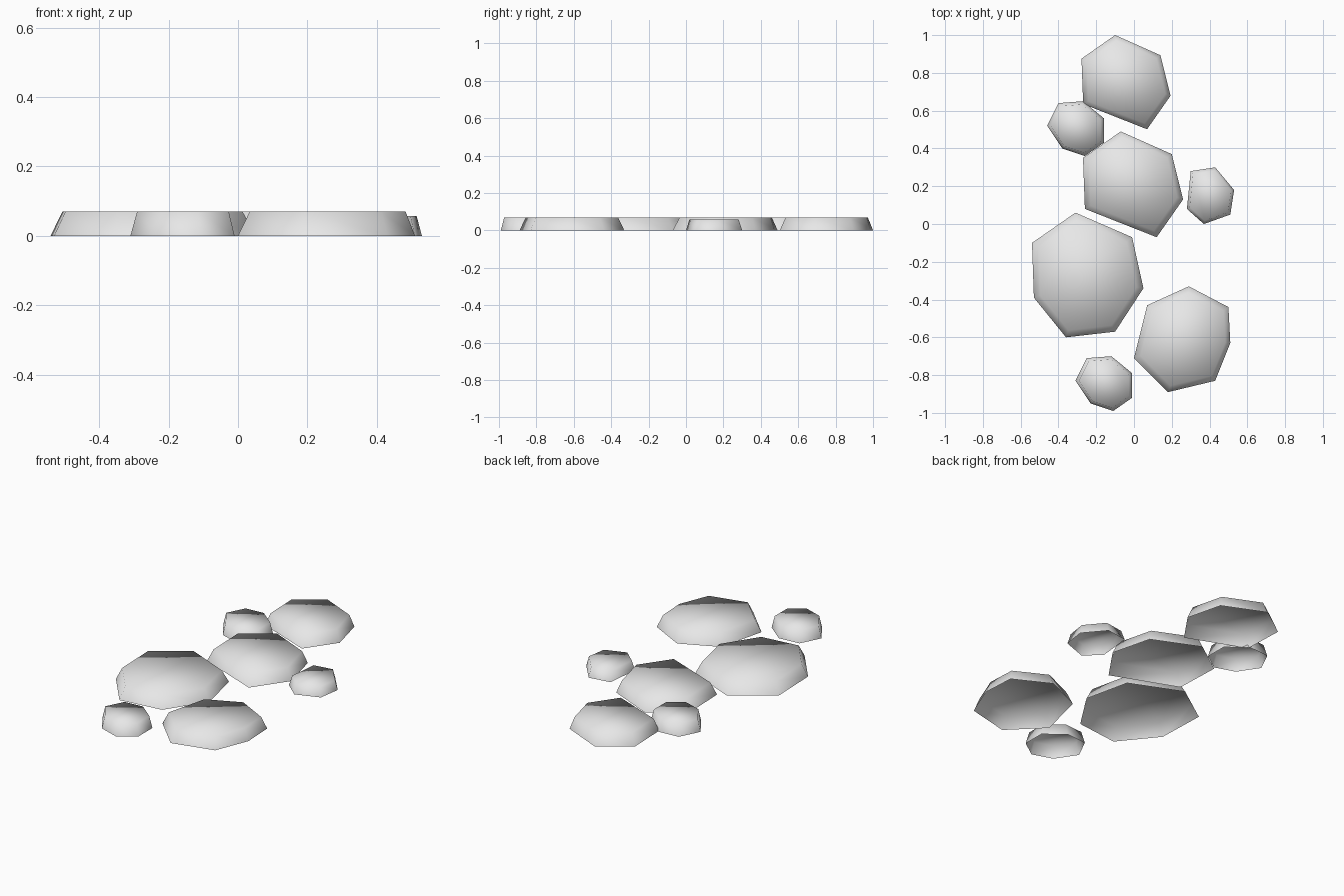
import bpy
import bmesh
from mathutils import Vector

cube = bpy.data.objects.get("Cube")
if cube:
    bpy.data.objects.remove(cube, do_unlink=True)

# One plain stone colour
stone_grey = bpy.data.materials.new("stone_grey")
stone_grey.use_nodes = True
stone_grey.diffuse_color = (0.8, 0.8, 0.8, 1)
stone_grey.node_tree.nodes["Principled BSDF"].inputs["Base Color"].default_value = (0.8, 0.8, 0.8, 1)

TAPER = 0.88

# Ground outlines, clockwise from the back corner
long_outline = [(-.07, .49), (.2, .37), (.26, .13), (.12, -.07), (-.26, .08), (-.27, .35)]
broad_outline = [(-.31, .06), (-.01, -.07), (.05, -.34), (-.1, -.57),
                 (-.36, -.6), (-.53, -.39), (-.54, -.1)]
round_outline = [(.29, -.33), (.5, -.44), (.51, -.63), (.43, -.83),
                 (.18, -.89), (0, -.71), (.07, -.43)]
pebble_outline = [(-.4, .64), (-.27, .65), (-.16, .56), (-.16, .43),
                  (-.26, .36), (-.38, .4), (-.46, .52)]
side_outline = [(.3, .28), (.43, .3), (.53, .18), (.51, .05), (.37, 0), (.28, .08)]


def moved(outline, start, scale=1.0):
    """Copy an outline so that its first corner lands on start."""
    first = Vector(outline[0])
    return [Vector(start) + (Vector(p) - first) * scale for p in outline]


def add_stone(name, outline, height=0.07):
    """Tapered flat-topped stone, open underneath and shaded smooth."""
    points = [Vector(p) for p in outline]
    centre = sum(points, Vector((0, 0))) / len(points)
    bm = bmesh.new()
    base = [bm.verts.new((p.x, p.y, 0)) for p in points]
    tops = [centre + (p - centre) * TAPER for p in points]
    rim = [bm.verts.new((p.x, p.y, height)) for p in tops]
    bm.faces.new(reversed(rim))
    for i in range(len(points)):
        j = (i + 1) % len(points)
        bm.faces.new((base[i], rim[i], rim[j], base[j]))
    for face in bm.faces:
        face.smooth = True
    mesh = bpy.data.meshes.new(name)
    bm.to_mesh(mesh)
    bm.free()
    mesh.materials.append(stone_grey)
    stone = bpy.data.objects.new(name, mesh)
    bpy.context.collection.objects.link(stone)


# Large stepping stones
add_stone("back_stone", moved(long_outline, (-.1, 1), 0.89))
add_stone("middle_stone", long_outline)
add_stone("front_right_stone", broad_outline)
add_stone("front_left_stone", round_outline)

# Small stones between them
add_stone("back_pebble", pebble_outline)
add_stone("front_pebble", moved(pebble_outline, (-.25, -.71)))
add_stone("side_pebble", side_outline, 0.057)
